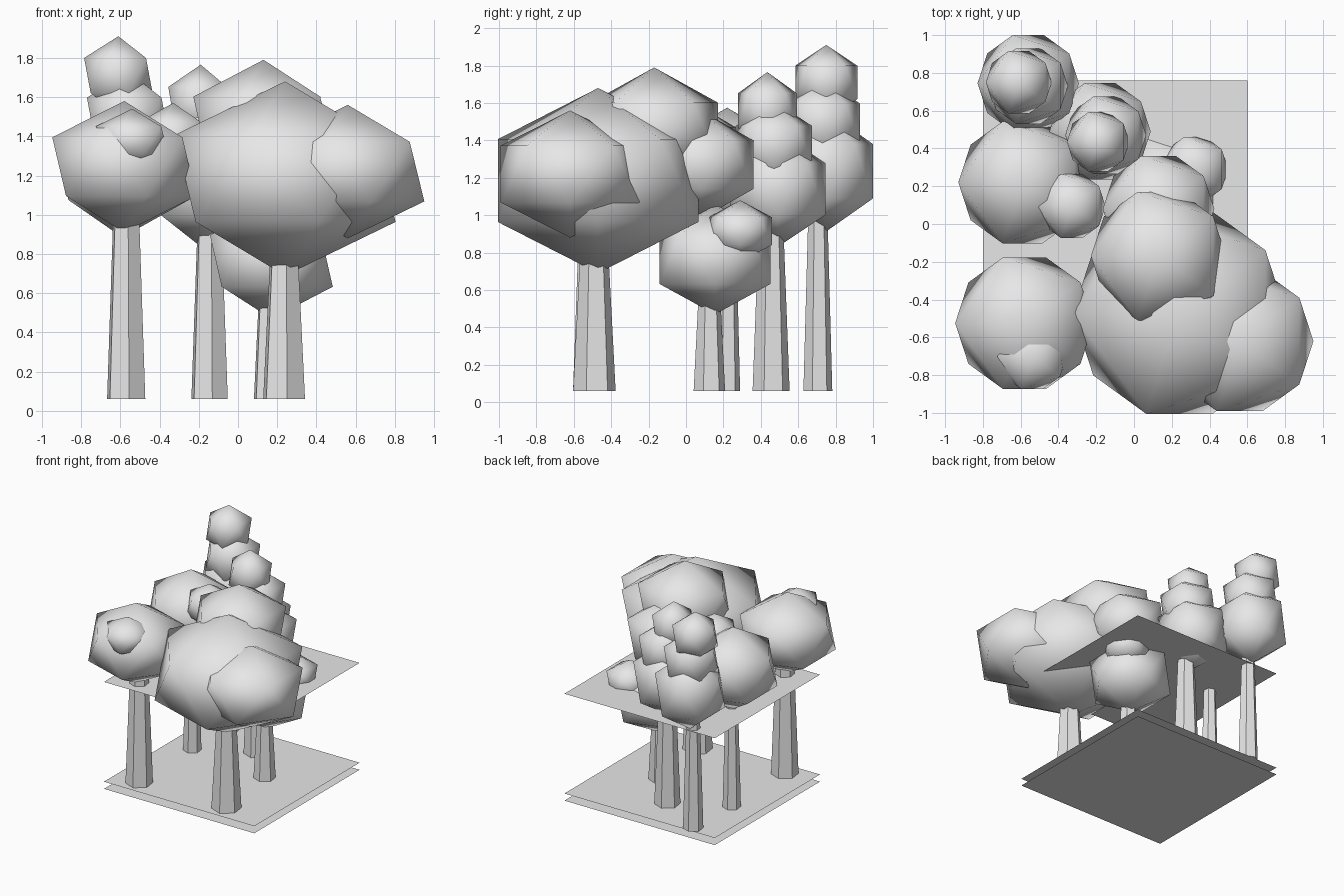
import bpy
import math

cube = bpy.data.objects.get("Cube")
if cube:
    bpy.data.objects.remove(cube, do_unlink=True)

# Single plain grey for everything
grey = bpy.data.materials.new("plain_grey")
grey.use_nodes = True
grey.diffuse_color = (0.8, 0.8, 0.8, 1)
grey.node_tree.nodes["Principled BSDF"].inputs["Base Color"].default_value = (0.8, 0.8, 0.8, 1)

GROUND = 0.06


def finish(name):
    obj = bpy.context.object
    obj.name = name
    obj.data.name = name
    obj.data.materials.append(grey)
    return obj


def sheet(name, z):
    bpy.ops.mesh.primitive_plane_add(size=1.4, location=(-0.1, 0.06, z))
    finish(name)


def trunk(name, x, y, radius, top):
    """Tapered six-sided trunk standing on the ground sheet."""
    bpy.ops.mesh.primitive_cone_add(
        vertices=6, radius1=radius, radius2=radius * 0.66, depth=top - GROUND,
        location=(x, y, (top + GROUND) / 2), rotation=(0, 0, math.radians(8)))
    finish(name)


def foliage(name, x, y, z, radius, height):
    """Smooth-shaded low-poly leaf ball, squashed vertically."""
    bpy.ops.mesh.primitive_ico_sphere_add(
        subdivisions=1, radius=1, location=(x, y, z), rotation=(0, 0, math.pi))
    obj = finish(name)
    obj.scale = (radius, radius, height)
    bpy.ops.object.shade_smooth()


# Flat sheets: base, ground and canopy level
sheet("base_sheet", 0)
sheet("ground_sheet", GROUND)
sheet("canopy_sheet", 0.9)

# Each tree: trunk (x, y, radius, top), then its leaf balls (x, y, z, radius, height)
trees = {
    "large_tree": ((0.235, -0.49, 0.115, 0.8), [
        (0.24, -0.47, 1.185, 0.63, 0.495),
        (0.56, -0.62, 1.22, 0.436, 0.34),
        (0.13, -0.17, 1.45, 0.4, 0.34),
        (0.13, 0.08, 1.27, 0.33, 0.29)]),
    "front_tree": ((-0.57, -0.5, 0.105, 1.05), [
        (-0.58, -0.525, 1.245, 0.41, 0.335),
        (-0.54, -0.7, 1.38, 0.205, 0.16)]),
    "side_tree": ((-0.58, 0.22, 0.07, 1.0), [
        (-0.59, 0.22, 1.23, 0.38, 0.345),
        (-0.33, 0.095, 1.39, 0.2, 0.18)]),
    "low_tree": ((0.16, 0.125, 0.085, 0.62), [
        (0.17, 0.155, 0.765, 0.35, 0.295),
        (0.32, 0.29, 0.915, 0.2, 0.165)]),
    "stacked_tree": ((-0.145, 0.455, 0.1, 0.95), [
        (-0.18, 0.49, 1.14, 0.3, 0.31),
        (-0.15, 0.47, 1.37, 0.24, 0.24),
        (-0.19, 0.435, 1.56, 0.185, 0.205)]),
    "tall_stacked_tree": ((-0.56, 0.705, 0.078, 1.02), [
        (-0.56, 0.745, 1.235, 0.3, 0.325),
        (-0.56, 0.73, 1.49, 0.235, 0.24),
        (-0.61, 0.75, 1.71, 0.195, 0.2)]),
}

for tree, (stem, balls) in trees.items():
    trunk(tree + "_trunk", *stem)
    for i, ball in enumerate(balls, 1):
        foliage(f"{tree}_foliage_{i}", *ball)
